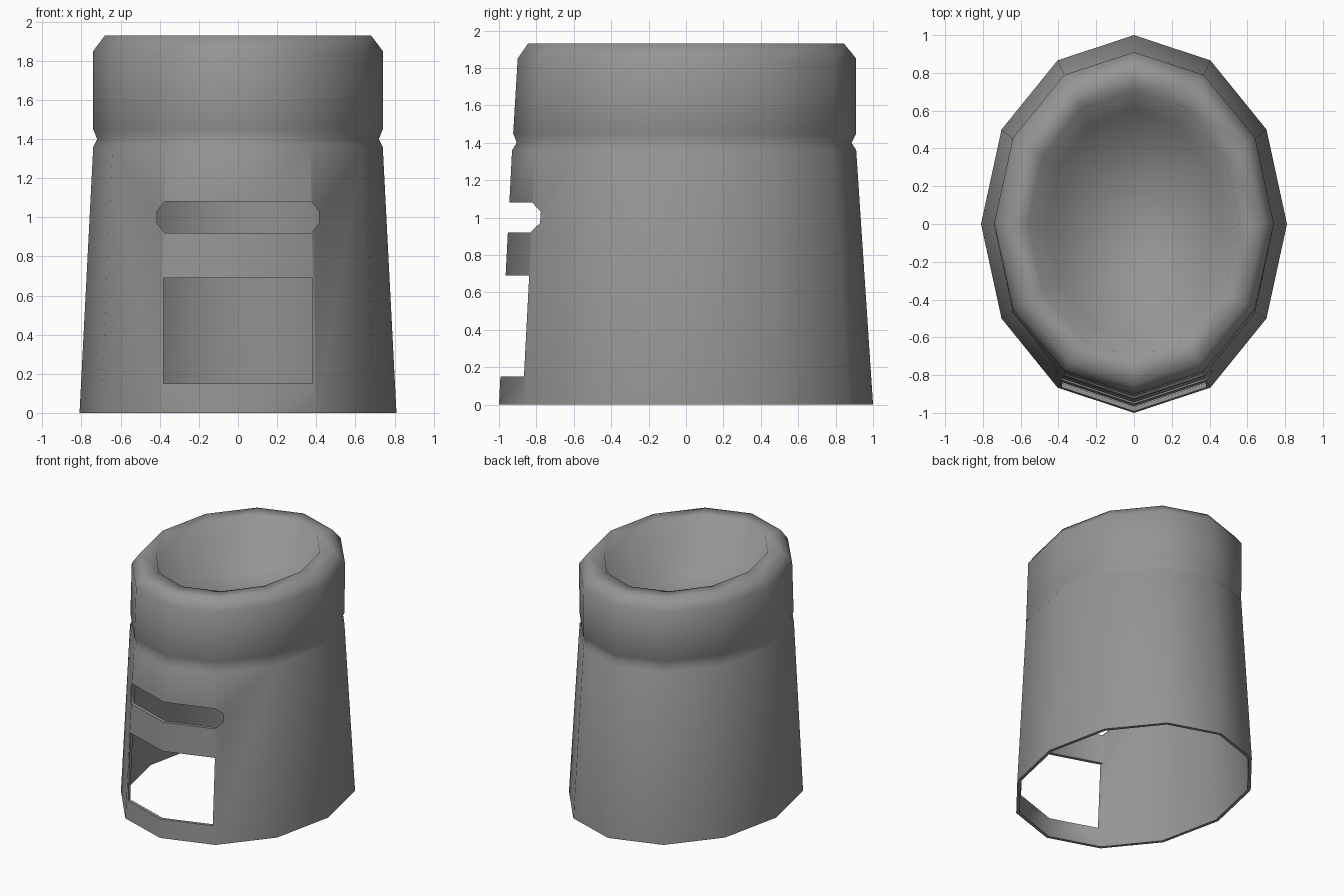
import bpy, bmesh, math

if "Cube" in bpy.data.objects:
    bpy.data.objects.remove(bpy.data.objects["Cube"])

SIDES = 12
grey = bpy.data.materials.new("stone grey")
grey.diffuse_color = (0.30, 0.30, 0.29, 1)
grey.use_nodes = True
grey.node_tree.nodes["Principled BSDF"].inputs["Base Color"].default_value = grey.diffuse_color

# Rings: z, x radius, y radius, y centre
# (underside of bowl, inner wall, outer wall, rim, then the bowl)
RINGS = [
    (1.57, 0.50, 0.65, 0.0), (1.85, 0.70, 0.865, 0.005),
    (1.36, 0.71, 0.89, -0.01), (0.00, 0.785, 0.975, 0.0),
    (0.00, 0.81, 1.00, 0.0), (1.36, 0.74, 0.92, -0.01),
    (1.40, 0.72, 0.895, -0.01), (1.45, 0.74, 0.917, -0.007),
    (1.85, 0.74, 0.905, 0.005), (1.93, 0.68, 0.845, 0.0),
    (1.93, 0.56, 0.71, 0.0), (1.60, 0.46, 0.61, 0.0),
]


def finish(name, bm):
    bmesh.ops.recalc_face_normals(bm, faces=bm.faces)
    me = bpy.data.meshes.new(name)
    bm.to_mesh(me)
    bm.free()
    me.materials.append(grey)
    ob = bpy.data.objects.new(name, me)
    bpy.context.collection.objects.link(ob)
    return ob


def prism(name, outline, y0, y1):
    """Cutter: an x/z outline extruded along y."""
    bm = bmesh.new()
    f = bm.faces.new([bm.verts.new((x, y0, z)) for x, z in outline])
    new = bmesh.ops.extrude_face_region(bm, geom=[f])["geom"]
    bmesh.ops.translate(bm, vec=(0, y1 - y0, 0),
                        verts=[v for v in new if isinstance(v, bmesh.types.BMVert)])
    ob = finish(name, bm)
    ob.hide_render = True
    return ob


# Hollow body with a shallow bowl on top and an open underside
bm = bmesh.new()
loops = []
for z, rx, ry, cy in RINGS:
    loops.append([bm.verts.new((rx * math.cos(2 * math.pi * i / SIDES),
                                cy + ry * math.sin(2 * math.pi * i / SIDES), z))
                  for i in range(SIDES)])
for lo, hi in zip(loops, loops[1:]):
    for i in range(SIDES):
        j = (i + 1) % SIDES
        bm.faces.new((lo[i], lo[j], hi[j], hi[i]))
bm.faces.new(loops[-1])
bm.faces.new(list(reversed(loops[0])))
body = finish("burner_body", bm)

# Window and slot through the front wall
window = prism("window_cutter",
               [(-0.38, 0.15), (0.38, 0.15), (0.38, 0.69), (-0.38, 0.69)], -1.2, -0.60)
slot = prism("slot_cutter",
             [(-0.375, 0.92), (0.375, 0.92), (0.415, 0.97), (0.415, 1.03),
              (0.375, 1.08), (-0.375, 1.08), (-0.415, 1.03), (-0.415, 0.97)], -1.2, -0.60)
for cutter in (window, slot):
    cut = body.modifiers.new(cutter.name, "BOOLEAN")
    cut.operation = "DIFFERENCE"
    cut.solver = "EXACT"
    cut.object = cutter

bpy.context.view_layer.objects.active = body
body.select_set(True)
for m in list(body.modifiers):
    bpy.ops.object.modifier_apply(modifier=m.name)
for cutter in (window, slot):
    bpy.data.objects.remove(cutter)
bpy.ops.object.shade_smooth_by_angle(angle=math.radians(75))
